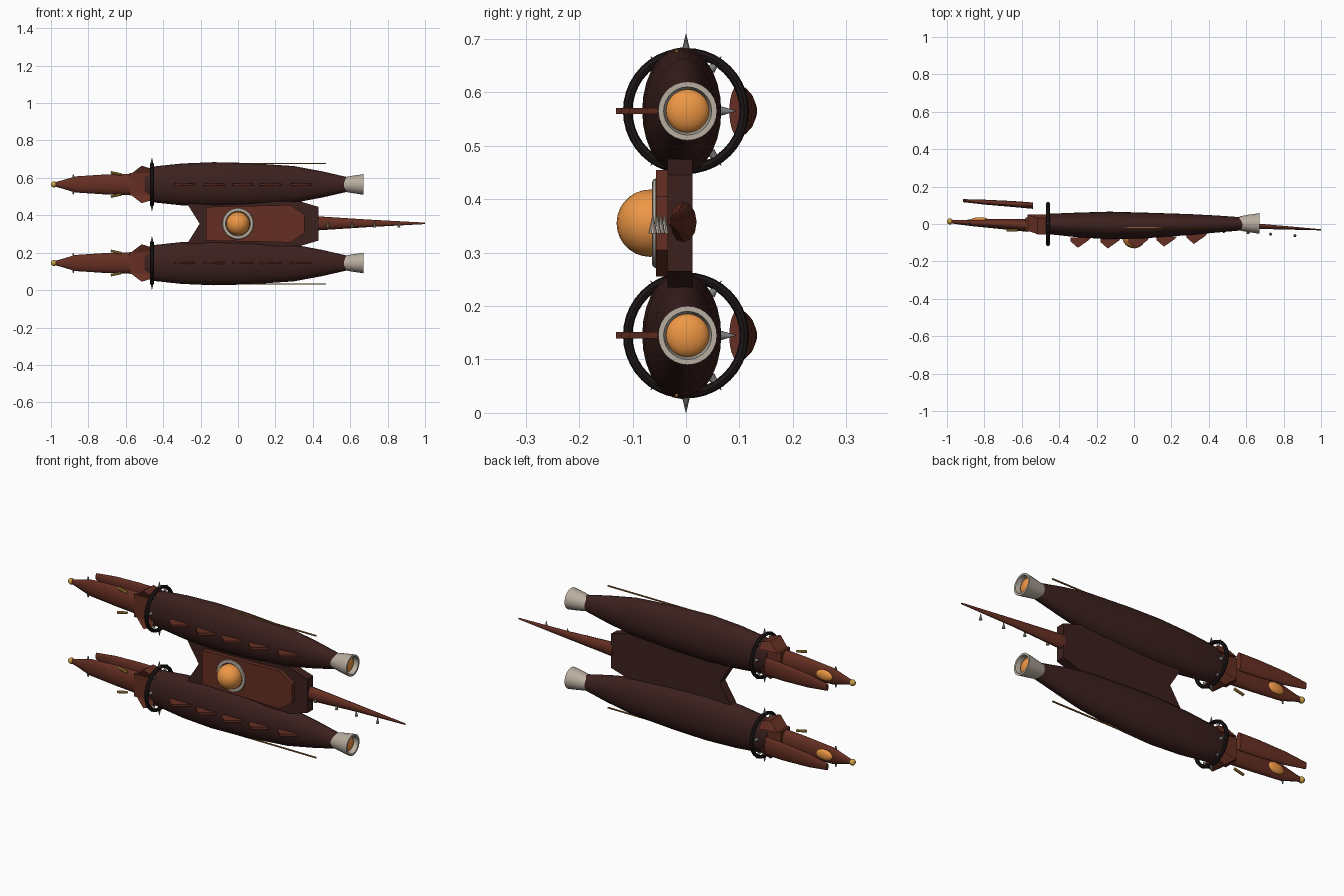
import bpy, bmesh, math
from mathutils import Vector, Matrix

if "Cube" in bpy.data.objects:
    bpy.data.objects.remove(bpy.data.objects["Cube"])

def mat(name, c):
    m = bpy.data.materials.new(name)
    m.diffuse_color = (*c, 1)
    m.use_nodes = True
    m.node_tree.nodes["Principled BSDF"].inputs["Base Color"].default_value = m.diffuse_color
    return m

DARK = mat("dark_hull", (0.045, 0.015, 0.013))
BROWN = mat("rust_brown", (0.13, 0.028, 0.016))
BLACK = mat("black_iron", (0.013, 0.008, 0.008))
ORANGE = mat("orange_glow", (0.85, 0.31, 0.06))
BONE = mat("pale_metal", (0.48, 0.42, 0.35))
GOLD = mat("gold", (0.58, 0.35, 0.06))
STEEL = mat("steel", (0.22, 0.22, 0.23))
COPPER = mat("copper", (0.28, 0.12, 0.03))

def make(name, bm, m, smooth=True):
    bmesh.ops.recalc_face_normals(bm, faces=bm.faces)
    me = bpy.data.meshes.new(name)
    bm.to_mesh(me)
    bm.free()
    ob = bpy.data.objects.new(name, me)
    bpy.context.collection.objects.link(ob)
    me.materials.append(m)
    if smooth:
        bpy.ops.object.select_all(action='DESELECT')
        ob.select_set(True)
        bpy.context.view_layer.objects.active = ob
        bpy.ops.object.shade_smooth_by_angle(angle=math.radians(35))
    return ob

def loft(name, stations, zc, m, n=28, closed=False):
    """Elliptical rings along x: (x, y centre, y radius, z radius)."""
    bm = bmesh.new()
    rings = []
    for x, yc, ry, rz in stations:
        rings.append([bm.verts.new((x, yc + ry * math.cos(2 * math.pi * i / n),
                                    zc + rz * math.sin(2 * math.pi * i / n))) for i in range(n)])
    pairs = list(zip(rings, rings[1:]))
    if closed:
        pairs.append((rings[-1], rings[0]))
    for a, b in pairs:
        for i in range(n):
            j = (i + 1) % n
            bm.faces.new((a[i], a[j], b[j], b[i]))
    if not closed:
        bm.faces.new(rings[0])
        bm.faces.new(rings[-1])
    return make(name, bm, m)

def ball(name, loc, scale, m):
    bm = bmesh.new()
    bmesh.ops.create_uvsphere(bm, u_segments=24, v_segments=14, radius=1,
                              matrix=Matrix.Translation(loc) @ Matrix.Diagonal((*scale, 1)))
    return make(name, bm, m)

def rod(name, a, b, r1, r2, m, n=10):
    """Cylinder or cone from point a to point b."""
    a, b = Vector(a), Vector(b)
    d = b - a
    bm = bmesh.new()
    bmesh.ops.create_cone(bm, cap_ends=True, segments=n, radius1=r1, radius2=r2, depth=d.length,
                          matrix=Matrix.Translation((a + b) / 2) @ d.to_track_quat('Z', 'Y').to_matrix().to_4x4())
    return make(name, bm, m)

def box(name, loc, size, m, rot=0):
    bm = bmesh.new()
    bmesh.ops.create_cube(bm, size=1, matrix=Matrix.Translation(loc) @ Matrix.Rotation(rot, 4, 'Y')
                          @ Matrix.Diagonal((*size, 1)))
    return make(name, bm, m, False)

def prism(name, pts, vec, m):
    """Flat polygon extruded along vec."""
    bm = bmesh.new()
    f = bm.faces.new([bm.verts.new(p) for p in pts])
    r = bmesh.ops.extrude_face_region(bm, geom=[f])
    bmesh.ops.translate(bm, vec=vec, verts=[v for v in r["geom"] if isinstance(v, bmesh.types.BMVert)])
    return make(name, bm, m, False)

MID = 0.355
for side, tag in ((-1, "lower"), (1, "upper")):
    zc = MID + side * 0.21
    # main hull
    loft(tag + "_hull", [(-0.50, 0, 0.045, 0.08), (-0.45, 0, 0.055, 0.096), (-0.30, -0.005, 0.066, 0.112),
                         (-0.13, -0.008, 0.074, 0.119), (0.05, -0.008, 0.069, 0.115), (0.30, -0.003, 0.056, 0.098),
                         (0.45, 0, 0.045, 0.07), (0.59, 0.001, 0.034, 0.038)], zc, DARK)
    # engine nozzle and glow
    loft(tag + "_nozzle", [(0.565, 0.003, 0.038, 0.038), (0.61, 0.003, 0.046, 0.046), (0.67, 0.003, 0.055, 0.055),
                           (0.67, 0.003, 0.045, 0.045), (0.60, 0.003, 0.033, 0.033)], zc, BONE, closed=True)
    ball(tag + "_engine_glow", (0.635, 0.003, zc), (0.025, 0.042, 0.042), ORANGE)
    # collar ring with spikes
    loft(tag + "_collar_ring", [(-0.46 + 0.011 * math.cos(t), 0, 0.109 + 0.009 * math.sin(t), 0.109 + 0.009 * math.sin(t))
                                for t in [k * math.pi / 4 for k in range(8)]], zc, BLACK, 40, True)
    for k in range(8):
        c, s = math.cos(k * math.pi / 4), math.sin(k * math.pi / 4)
        rod(tag + "_collar_spike", (-0.46, 0.065 * c, zc + 0.108 * s), (-0.46, 0.094 * c, zc + 0.1445 * s),
            0.009, 0.0005, STEEL)
    # neck block and angled cheek plates
    box(tag + "_neck", (-0.525, -0.002, zc), (0.11, 0.076, 0.12), BROWN)
    for s in (-1, 1):
        prism(tag + "_cheek_plate", [(-0.57, -0.035, zc + s * 0.058), (-0.515, -0.055, zc + s * 0.1),
                                     (-0.465, -0.055, zc + s * 0.085), (-0.465, -0.035, zc + s * 0.05)],
              (0, 0.085, 0), BROWN)
    # head, nose, eye and jaw
    loft(tag + "_head", [(-0.57, -0.008, 0.034, 0.057), (-0.70, 0, 0.028, 0.054), (-0.87, 0.006, 0.017, 0.043),
                         (-0.94, 0.01, 0.012, 0.022), (-0.985, 0.013, 0.008, 0.01)], zc, BROWN)
    ball(tag + "_nose", (-0.984, 0.014, zc), (0.016, 0.016, 0.016), GOLD)
    ball(tag + "_eye", (-0.825, 0.021, zc), (0.048, 0.015, 0.028), ORANGE)
    loft(tag + "_jaw", [(-0.54, 0.098, 0.017, 0.048), (-0.65, 0.107, 0.016, 0.045), (-0.80, 0.117, 0.013, 0.035),
                        (-0.915, 0.125, 0.008, 0.018)], zc, BROWN)
    # gold side bars and small head studs
    for s in (-1, 1):
        rod(tag + "_side_bar", (-0.68, -0.034, zc + s * 0.065), (-0.625, -0.034, zc + s * 0.053), 0.007, 0.007, GOLD)
        rod(tag + "_head_stud", (-0.88, 0.005, zc + s * 0.036), (-0.88, 0.005, zc + s * 0.054), 0.006, 0.003, STEEL)
    # keel fins along the front face
    for x, y in ((-0.34, -0.127), (-0.18, -0.131), (-0.03, -0.131), (0.12, -0.121), (0.28, -0.107)):
        prism(tag + "_keel_fin", [(x, y + 0.055, zc - 0.006), (x + 0.11, y + 0.055, zc - 0.006),
                                  (x + 0.1, y + 0.042, zc - 0.006), (x + 0.04, y, zc - 0.006),
                                  (x, y + 0.035, zc - 0.006)], (0, 0, 0.012), BROWN)
    # long outer rod
    box(tag + "_outer_rod", (0.21, -0.018, zc + side * 0.112), (0.52, 0.006, 0.006), COPPER)

# central body plates, drawn as half outlines mirrored about the mid height
def slab(name, half, y, depth, m):
    pts = [(x, y, MID + h) for x, h in half] + [(x, y, MID - h) for x, h in reversed(half) if h > 0]
    prism(name, pts, (0, depth, 0), m)

slab("bridge_plate", [(-0.205, 0), (-0.28, 0.12), (0.33, 0.12), (0.43, 0.09)], -0.035, 0.047, DARK)
slab("front_plate", [(-0.17, 0.09), (0.28, 0.1), (0.355, 0.05)], -0.056, 0.021, BROWN)
# central dome with rim
loft_rim = [(0.074 + 0.01 * math.cos(t), -0.057 + 0.007 * math.sin(t)) for t in [k * math.pi / 4 for k in range(8)]]
bm = bmesh.new()
rings = [[bm.verts.new((r * math.cos(2 * math.pi * i / 36), y, MID + r * math.sin(2 * math.pi * i / 36)))
          for i in range(36)] for r, y in loft_rim]
for a, b in zip(rings, rings[1:] + rings[:1]):
    for i in range(36):
        bm.faces.new((a[i], a[i - 1], b[i - 1], b[i]))
make("dome_rim", bm, BONE)
ball("central_dome", (0, -0.067, MID), (0.063, 0.063, 0.063), ORANGE)

# tail and its spikes
loft("tail", [(0.42, -0.005, 0.025, 0.038), (0.70, -0.014, 0.013, 0.02), (1.0, -0.031, 0.003, 0.004)], MID + 0.002, BROWN, 12)
for x, y in ((0.48, -0.04), (0.61, -0.047), (0.73, -0.054), (0.86, -0.062)):
    rod("tail_spike", (x, y, 0.336), (x, y, 0.37), 0.008, 0.001, BONE)
